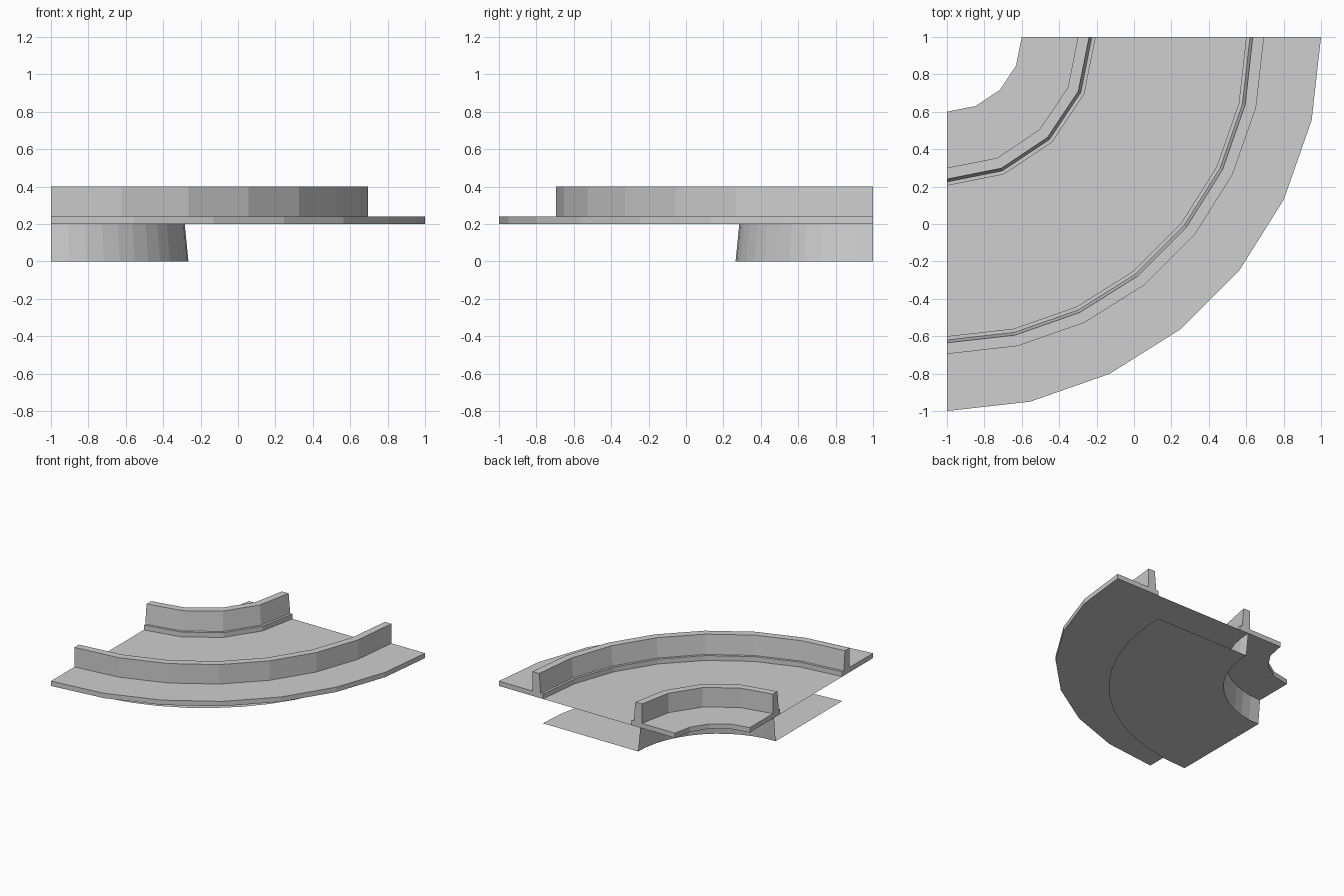
import bpy, bmesh, math

cube = bpy.data.objects.get("Cube")
if cube:
    bpy.data.objects.remove(cube, do_unlink=True)

grey = bpy.data.materials.new("light_grey")
grey.use_nodes = True
colour = (0.62, 0.62, 0.62, 1)
grey.diffuse_color = colour
grey.node_tree.nodes["Principled BSDF"].inputs["Base Color"].default_value = colour


def arc(radius, z, segments):
    """Quarter arc about the corner (-1, 1), from the left edge to the back edge."""
    angles = [math.pi / 2 * i / segments for i in range(segments + 1)]
    return [(-1 + radius * math.sin(a), 1 - radius * math.cos(a), z) for a in angles]


def finish(name, bm):
    mesh = bpy.data.meshes.new(name)
    bm.to_mesh(mesh)
    bm.free()
    mesh.materials.append(grey)
    obj = bpy.data.objects.new(name, mesh)
    bpy.context.collection.objects.link(obj)
    return obj


def sweep(name, profile, segments, closed=True):
    """Sweep a (radius, z) profile around the quarter turn, capping closed ones."""
    bm = bmesh.new()
    rows = [[bm.verts.new(p) for p in arc(r, z, segments)] for r, z in profile]
    pairs = list(zip(rows, rows[1:] + rows[:1]))
    for a, b in pairs if closed else pairs[:-1]:
        for i in range(segments):
            bm.faces.new((a[i], a[i + 1], b[i + 1], b[i]))
    if closed:
        for end in (0, -1):
            bm.faces.new([row[end] for row in rows])
        bmesh.ops.recalc_face_normals(bm, faces=bm.faces)
    return finish(name, bm)


def sheet(name, inner, outer, up):
    """Flat sheet between two arcs with their own segment counts."""
    bm = bmesh.new()
    face = bm.faces.new([bm.verts.new(p) for p in outer + inner[::-1]])
    face.normal_update()
    if (face.normal.z > 0) != up:
        face.normal_flip()
    return finish(name, bm)


BASE, LEDGE, TOP = 0.2, 0.24, 0.4
INNER_SEGS, OUTER_SEGS, WALL_SEGS = 4, 7, 12

# Ledges with upright rails and a small lip towards the floor
sweep("inner_rail", [(0.4, BASE), (0.4, LEDGE), (0.7, LEDGE), (0.7, TOP),
                     (0.76, TOP), (0.775, LEDGE), (0.795, LEDGE), (0.795, BASE)], INNER_SEGS)
sweep("outer_rail", [(1.6, BASE), (1.6, LEDGE), (1.62, LEDGE), (1.635, TOP),
                     (1.695, TOP), (1.695, LEDGE), (2, LEDGE), (2, BASE)], OUTER_SEGS)

# Floor between the rails
sheet("floor", arc(0.795, BASE, INNER_SEGS), arc(1.6, BASE, OUTER_SEGS), True)

# Support below: leaning inner wall and thin underside
sweep("support_wall", [(0.735, 0), (0.715, BASE)], WALL_SEGS, closed=False)
sheet("underside", arc(0.735, 0, WALL_SEGS), arc(1.6, 0, WALL_SEGS), False)
